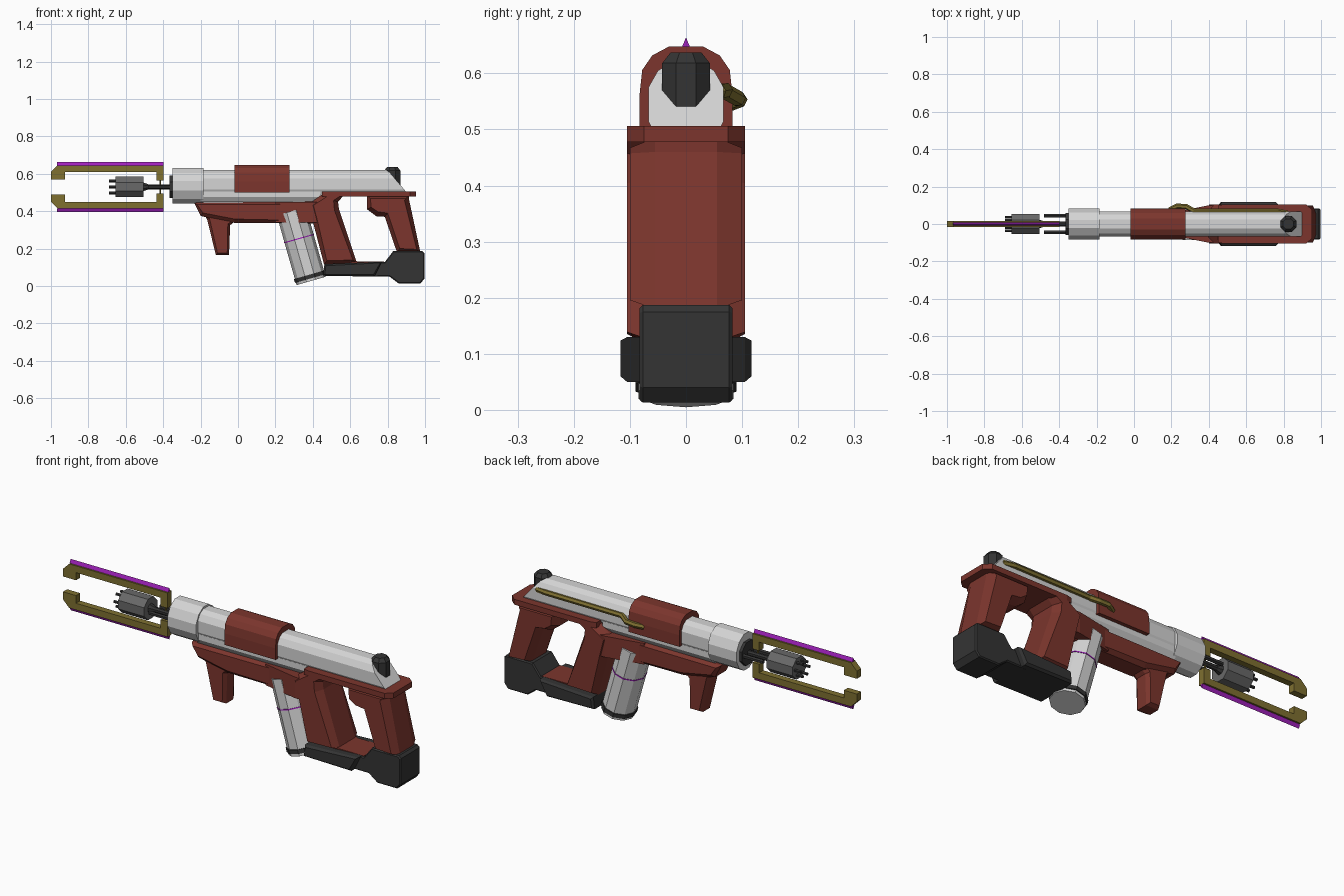
import bpy, bmesh, math
from mathutils import Matrix, Vector

cube = bpy.data.objects.get("Cube")
if cube:
    bpy.data.objects.remove(cube)


def material(name, rgb):
    m = bpy.data.materials.new(name)
    m.use_nodes = True
    m.diffuse_color = (*rgb, 1)
    m.node_tree.nodes["Principled BSDF"].inputs["Base Color"].default_value = (*rgb, 1)
    return m


RED = material("brick red", (0.2, 0.036, 0.026))
WHITE = material("pale grey", (0.66, 0.66, 0.66))
BRASS = material("brass", (0.21, 0.16, 0.03))
DARK = material("charcoal", (0.034, 0.034, 0.034))
GREY = material("mid grey", (0.14, 0.14, 0.14))
PURPLE = material("purple", (0.35, 0.015, 0.5))


def finish(name, bm, mat):
    bmesh.ops.recalc_face_normals(bm, faces=bm.faces)
    mesh = bpy.data.meshes.new(name)
    bm.to_mesh(mesh)
    bm.free()
    mesh.materials.append(mat)
    obj = bpy.data.objects.new(name, mesh)
    bpy.context.collection.objects.link(obj)
    return obj


def prism(name, pts, axis, a, b, mat, inset=0, bulge=0, slope=None):
    """Extrude an outline from a to b along an axis; bulge adds chamfered caps."""
    place = {"x": lambda u, v, t: (t, u, v),
             "y": lambda u, v, t: (u, t, v),
             "z": lambda u, v, t: (u, v, t)}[axis]
    bm = bmesh.new()
    rings = [[bm.verts.new(place(u, v, t)) for u, v in pts]
             for t in (a + bulge, b - bulge)]
    caps = [bm.faces.new(r) for r in rings]
    n = len(pts)
    for i in range(n):
        j = (i + 1) % n
        bm.faces.new((rings[0][i], rings[0][j], rings[1][j], rings[1][i]))
    bmesh.ops.recalc_face_normals(bm, faces=bm.faces)
    if inset:
        bmesh.ops.inset_individual(bm, faces=caps, thickness=inset, depth=bulge)
    if slope:
        for v in rings[1]:
            v.co.x += slope(v.co.z)
    return finish(name, bm, mat)


def side(name, pts, half, mat, inset=0, bulge=0):
    return prism(name, pts, "y", -half, half, mat, inset, bulge)


def mirrored(half):
    """Close a half outline across the middle plane."""
    return half + [(-u, v) for u, v in reversed(half)]


def rod(name, p0, p1, r0, mat, sides=8, r1=None, y_scale=1):
    """Faceted cylinder between two points lying in an xz plane."""
    p0, p1 = Vector(p0), Vector(p1)
    d = p1 - p0
    bm = bmesh.new()
    bmesh.ops.create_cone(bm, cap_ends=True, segments=sides, radius1=r0,
                          radius2=r0 if r1 is None else r1, depth=d.length)
    turn = Matrix.Rotation(math.atan2(d.x, d.z), 4, "Y")
    spin = Matrix.Rotation(math.pi / sides, 4, "Z")
    bm.transform(Matrix.Translation((p0 + p1) / 2) @ turn
                 @ Matrix.Diagonal((1, y_scale, 1, 1)) @ spin)
    return finish(name, bm, mat)


# Barrel, with a sloped rear end, and its shroud
barrel = mirrored([(0.025, 0.62), (0.05, 0.605), (0.067, 0.575), (0.067, 0.515), (0.055, 0.49)])
prism("barrel", barrel, "x", -0.2, 0.8, WHITE, slope=lambda z: (0.62 - z) * 0.85)
rail = mirrored([(0.063, 0.505), (0.063, 0.475), (0.045, 0.448)])
prism("lower_rail", rail, "x", -0.2, 0.44, WHITE)
rod("shroud", (-0.35, 0, 0.535), (-0.185, 0, 0.535), 0.098, WHITE, 12, y_scale=0.87)
rod("shroud_plate", (-0.365, 0, 0.53), (-0.34, 0, 0.53), 0.065, DARK)

# Red arched cover over the barrel
cover = mirrored([(0.03, 0.648), (0.06, 0.632), (0.078, 0.606), (0.083, 0.56), (0.083, 0.5)])
prism("barrel_cover", cover, "x", -0.02, 0.275, RED)

# Rear knob
rod("knob", (0.825, 0, 0.535), (0.825, 0, 0.618), 0.046, DARK)
rod("knob_top", (0.825, 0, 0.618), (0.825, 0, 0.637), 0.046, DARK, r1=0.03)

# Emitter on its shaft, with pins at the tip and support rods behind
C = 0.53
rod("emitter", (-0.655, 0, C), (-0.505, 0, C), 0.059, GREY)
rod("emitter_collar", (-0.505, 0, C), (-0.48, 0, C), 0.025, DARK, r1=0.015)
rod("emitter_shaft", (-0.49, 0, C), (-0.35, 0, C), 0.014, DARK)
for i in range(6):
    a = i * math.pi / 3
    y, z = 0.037 * math.cos(a), C + 0.037 * math.sin(a)
    rod("emitter_pin", (-0.69, y, z), (-0.65, y, z), 0.008, DARK, 6)
for y in (-0.045, 0.045):
    rod("support_rod", (-0.48, y, C), (-0.35, y, C), 0.011, DARK, 6)

# Forked prongs, each with a glowing ridge
prong = [(-0.397, 0.115), (-0.965, 0.115), (-1, 0.08), (-1, 0.04), (-0.925, 0.04),
         (-0.925, 0.08), (-0.435, 0.08), (-0.435, 0.035), (-0.397, 0.035)]
for label, s in (("upper", 1), ("lower", -1)):
    side(label + "_prong", [(x, C + s * z) for x, z in prong], 0.017, BRASS)
    ridge = [(-0.008, C + s * 0.115), (0.008, C + s * 0.115), (0, C + s * 0.134)]
    prism(label + "_ridge", ridge, "x", -0.968, -0.397, PURPLE)
rod("prong_link", (-0.416, 0, C - 0.06), (-0.416, 0, C + 0.06), 0.005, BRASS, 6)

# Handguard and foregrip
side("handguard", [(-0.235, 0.445), (-0.2, 0.375), (-0.16, 0.365), (-0.02, 0.338),
                   (0.42, 0.335), (0.42, 0.452)], 0.065, RED, 0.02, 0.02)
side("foregrip", [(-0.19, 0.4), (-0.165, 0.355), (-0.118, 0.165), (-0.048, 0.165),
                  (-0.042, 0.325), (0, 0.36), (0, 0.4)], 0.048, RED, 0.014, 0.02)

# Receiver flare and the ledge behind it
flare = [(0.2, 0.06), (0.4, 0.1), (0.46, 0.1)]
prism("receiver_flare", flare + [(x, -y) for x, y in reversed(flare)], "z", 0.34, 0.45, RED)
ledge = [(0.45, 0.098), (0.48, 0.105), (0.92, 0.105), (0.953, 0.075)]
prism("stock_ledge", ledge + [(x, -y) for x, y in reversed(ledge)], "z", 0.478, 0.506, RED)

# Main grip and rear strut, with wide chamfers
side("main_grip", [(0.38, 0.44), (0.47, 0.503), (0.57, 0.49), (0.535, 0.45), (0.54, 0.41),
                   (0.635, 0.125), (0.46, 0.115), (0.4, 0.345)], 0.105, RED, 0.025, 0.04)
side("rear_strut", [(0.69, 0.485), (0.69, 0.41), (0.74, 0.373), (0.785, 0.37), (0.85, 0.18),
                    (0.975, 0.18), (0.915, 0.46), (0.915, 0.485)], 0.1, RED, 0.025, 0.045)
side("grip_floor", [(0.6, 0.1), (0.6, 0.15), (0.64, 0.13), (0.78, 0.13), (0.78, 0.1)], 0.075, RED)

# Dark base
side("base_front", [(0.455, 0.055), (0.462, 0.117), (0.77, 0.13), (0.73, 0.05)],
     0.117, DARK, 0.012, 0.012)
side("base_rear", [(0.7, 0.05), (0.7, 0.125), (0.785, 0.128), (0.83, 0.187), (0.985, 0.187),
                   (0.997, 0.175), (0.997, 0.04), (0.975, 0.013), (0.86, 0.013), (0.81, 0.05)],
     0.083, DARK, 0.006, 0.006)

# Slanted magazine with bands
top, bottom = Vector((0.285, 0, 0.4)), Vector((0.391, 0, 0.027))


def magazine(name, t0, t1, r, mat):
    rod(name, top.lerp(bottom, t0), top.lerp(bottom, t1), r, mat, 10, y_scale=1.1)


magazine("magazine", 0, 1, 0.081, WHITE)
magazine("magazine_glow_band", 0.385, 0.4, 0.083, PURPLE)
magazine("magazine_dark_band", 0.91, 0.965, 0.086, DARK)

# Brass pipe along the left flank
curve = bpy.data.curves.new("side_pipe", "CURVE")
curve.dimensions = "3D"
curve.bevel_depth = 0.014
curve.bevel_resolution = 1
curve.use_fill_caps = True
path = [(0.19, 0.075, 0.545), (0.23, 0.096, 0.553), (0.28, 0.093, 0.555), (0.32, 0.07, 0.568),
        (0.76, 0.07, 0.57), (0.815, 0.06, 0.568), (0.83, 0.03, 0.565)]
spline = curve.splines.new("POLY")
spline.points.add(len(path) - 1)
for point, co in zip(spline.points, path):
    point.co = (*co, 1)
spline.use_smooth = False
curve.materials.append(BRASS)
bpy.context.collection.objects.link(bpy.data.objects.new("side_pipe", curve))
